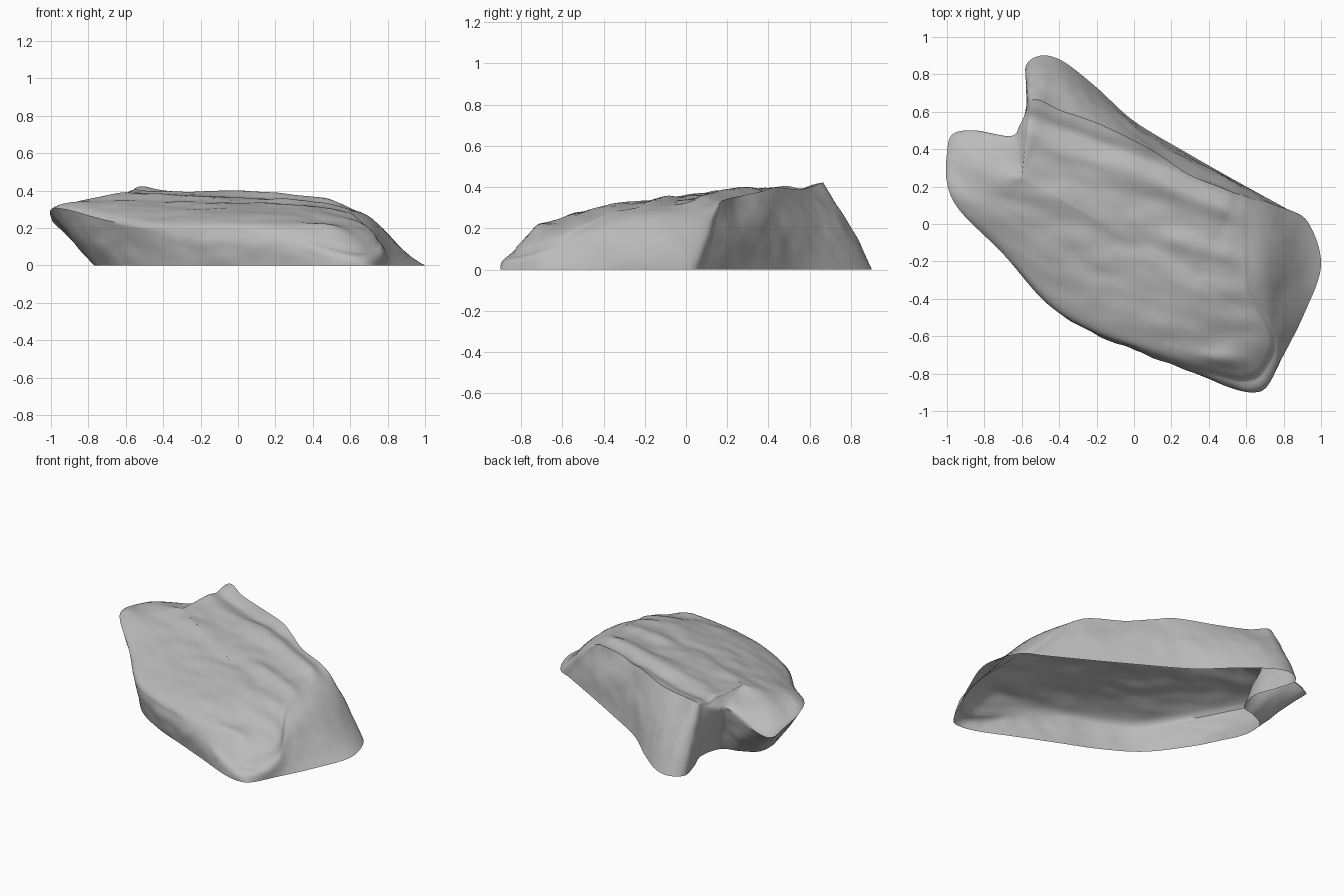
import bpy, bmesh, math
from mathutils import Vector, noise

cube = bpy.data.objects.get("Cube")
if cube:
    bpy.data.objects.remove(cube, do_unlink=True)

# Ground outline of the rock, counter-clockwise from its right tip
GROUND = [(1, -.22), (.93, .01), (.8, .09), (.6, .2), (.3, .37), (0, .55), (-.2, .73),
          (-.38, .87), (-.5, .9), (-.58, .84), (-.55, .7), (-.5, .55), (-.54, .4),
          (-.65, .36), (-.75, .3), (-.77, .2), (-.75, .1), (-.7, 0), (-.61, -.17),
          (-.43, -.41), (-.2, -.56), (.05, -.67), (.3, -.78), (.5, -.87), (.63, -.9),
          (.71, -.87), (.79, -.72), (.91, -.48)]

# Matching points on the upper rim, where the walls meet the top
RIM = [(.6, -.12, .3), (.58, .12, .31), (.5, .18, .34), (.3, .26, .36), (.15, .36, .38),
       (.03, .43, .4), (-.2, .54, .39), (-.4, .61, .4), (-.5, .66, .42), (-.55, .66, .41),
       (-.57, .62, .38), (-.61, .53, .34), (-.66, .47, .32), (-.85, .5, .25),
       (-.97, .48, .22), (-1, .38, .26), (-1, .22, .3), (-.93, .07, .3), (-.7, -.16, .24),
       (-.46, -.43, .2), (-.21, -.58, .2), (.04, -.67, .2), (.27, -.75, .17),
       (.48, -.82, .1), (.6, -.84, .07), (.69, -.79, .07), (.75, -.62, .13), (.62, -.36, .27)]

STEPS = 8          # points between two outline points
WALL = 14          # rows up the walls
CAP = 26           # rows from the rim to the crest
CREST_A, CREST_B = Vector((-.6, .25, .39)), Vector((.36, -.3, .33))
TIP = Vector((1, -.22, 0))


def smooth_loop(points):
    """Closed smooth curve through the points."""
    pts = [Vector((*p, 0)[:3]) for p in points]
    n, out = len(pts), []
    for i in range(n):
        a, b, c, d = (pts[(i + k) % n] for k in (-1, 0, 1, 2))
        for s in range(STEPS):
            t = s / STEPS
            out.append(b + (c - a) * t / 2 + (a - b * 2.5 + c * 2 - d / 2) * t ** 2
                       + (b * 1.5 - a / 2 - c * 1.5 + d / 2) * t ** 3)
    return out


def bump(x, width):
    return math.exp(-(x / width) ** 2)


def crest_point(p):
    """Nearest point on the crest line, snapped so both sides share vertices."""
    axis = CREST_B - CREST_A
    flat = Vector((axis.x, axis.y, 0))
    t = (p - CREST_A).dot(flat) / flat.length_squared
    t = round(min(max(t, 0), 1) * 40) / 40
    return CREST_A + axis * t


def relief(p):
    """Long layered ridges, a knob at the front corner and fine weathering."""
    across = .36 * p.x + .93 * p.y + .03 * noise.noise(p * 3)
    along = .93 * p.x - .36 * p.y
    z = .03 * bump(across - .24, .06) * bump(along - .1, .4)
    z -= .02 * bump(across - .35, .05)
    z += .015 * bump(across, .05) * bump(along - .35, .25)
    z -= .01 * bump(across + .1, .06)
    z += .03 * bump(p.x - .45, .16) * bump(p.y + .72, .05)
    z += .01 * noise.noise(Vector((along * 2, across * 6, 1)))
    z += .008 * noise.noise(Vector((along * 6, across * 12, 4)))
    return z


ground, rim = smooth_loop(GROUND), smooth_loop(RIM)
count = len(ground)
bm = bmesh.new()
rows = []

# Walls: slightly swollen, dented, flaring into a thin toe at the right tip
for r in range(WALL):
    t = r / WALL
    row = []
    for i in range(count):
        p = ground[i].lerp(rim[i], t)
        tangent = ground[(i + 1) % count] - ground[i - 1]
        out = Vector((tangent.y, -tangent.x, 0)).normalized()
        swell = math.sin(math.pi * t)
        toe = bump((ground[i] - TIP).length, .25) * math.sin(2 * math.pi * t)
        dent = .02 * noise.noise(p * 4) + .008 * noise.noise(p * 12)
        p += out * swell * (.01 + dent)
        p.z += swell * .012 - toe * .025
        row.append(bm.verts.new(p))
    rows.append(row)

# Top: rolling in from the rim to the crest
for r in range(CAP + 1):
    t = r / CAP
    row = []
    for p in rim:
        crest = crest_point(p)
        q = p.lerp(crest, t)
        q.z = p.z + (crest.z - p.z) * t ** .6
        q.z += relief(q) * min(1, .25 + t * 4)
        row.append(bm.verts.new(q))
    rows.append(row)

for low, high in zip(rows, rows[1:]):
    for i in range(count):
        j = (i + 1) % count
        bm.faces.new((low[i], low[j], high[j], high[i]))
bmesh.ops.remove_doubles(bm, verts=bm.verts, dist=.0005)

mesh = bpy.data.meshes.new("rock_shell")
bm.to_mesh(mesh)
bm.free()
rock = bpy.data.objects.new("rock_shell", mesh)
bpy.context.collection.objects.link(rock)

# Plain stone colour
stone = bpy.data.materials.new("grey_stone")
stone.use_nodes = True
stone.diffuse_color = (.5, .5, .5, 1)
shader = next(n for n in stone.node_tree.nodes if n.type == 'BSDF_PRINCIPLED')
shader.inputs["Base Color"].default_value = (.5, .5, .5, 1)
shader.inputs["Roughness"].default_value = .9
mesh.materials.append(stone)

bpy.ops.object.select_all(action='DESELECT')
rock.select_set(True)
bpy.context.view_layer.objects.active = rock
bpy.ops.object.shade_smooth_by_angle(angle=math.radians(50))
